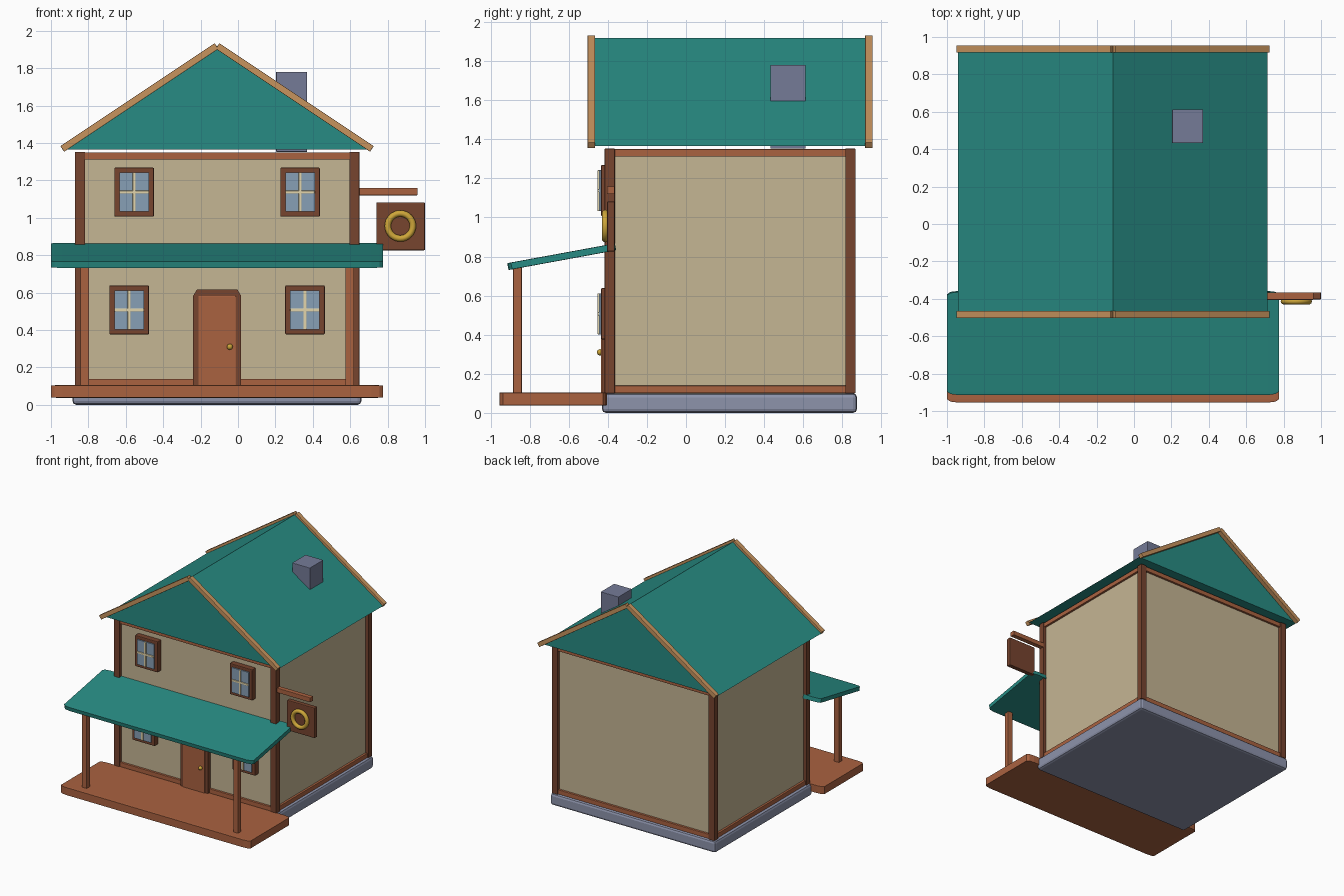
import bpy, bmesh, math

if "Cube" in bpy.data.objects:
    bpy.data.objects.remove(bpy.data.objects["Cube"])

CX = -0.112  # house centre line


def mat(name, r, g, b):
    m = bpy.data.materials.new(name)
    m.diffuse_color = [(c / 255) ** 2.2 for c in (r, g, b)] + [1]
    m.use_nodes = True
    m.node_tree.nodes["Principled BSDF"].inputs["Base Color"].default_value = m.diffuse_color
    return m


TEAL = mat("teal", 44, 138, 130)
PLASTER = mat("plaster", 196, 180, 146)
DARK = mat("dark_wood", 118, 70, 50)
WOOD = mat("wood", 168, 98, 66)
TRIM = mat("light_wood", 198, 146, 94)
STONE = mat("stone", 140, 146, 170)
SLATE = mat("slate", 116, 122, 150)
GLASS = mat("glass", 134, 158, 180)
CREAM = mat("cream", 226, 212, 170)
GOLD = mat("gold", 205, 165, 60)


def box(name, x, y, z, m, bevel=0.003, scaled_bevel=0, rot=(0, 0, 0)):
    """Box from (min, max) ranges; scaled_bevel rounds the unit cube before stretching."""
    bm = bmesh.new()
    bmesh.ops.create_cube(bm, size=1)
    size = [r[1] - r[0] for r in (x, y, z)]
    if scaled_bevel:
        bmesh.ops.bevel(bm, geom=bm.edges[:], offset=scaled_bevel, segments=2,
                        profile=0.5, affect='EDGES')
    bmesh.ops.scale(bm, vec=size, verts=bm.verts)
    if bevel and not scaled_bevel:
        bmesh.ops.bevel(bm, geom=bm.edges[:], offset=bevel, segments=2,
                        profile=0.5, affect='EDGES')
    o = finish(name, bm, m)
    o.location = [(r[0] + r[1]) / 2 for r in (x, y, z)]
    o.rotation_euler = rot
    return o


def finish(name, bm, m):
    bmesh.ops.recalc_face_normals(bm, faces=bm.faces)
    me = bpy.data.meshes.new(name)
    bm.to_mesh(me)
    bm.free()
    o = bpy.data.objects.new(name, me)
    bpy.context.collection.objects.link(o)
    me.materials.append(m)
    return o


def prism(name, pts, y0, y1, m):
    """Extrude an (x, z) profile along y."""
    bm = bmesh.new()
    f = bm.faces.new([bm.verts.new((x, y0, z)) for x, z in pts])
    r = bmesh.ops.extrude_face_region(bm, geom=[f])
    vs = [v for v in r["geom"] if isinstance(v, bmesh.types.BMVert)]
    bmesh.ops.translate(bm, vec=(0, y1 - y0, 0), verts=vs)
    return finish(name, bm, m)


def around(c, w):
    return (c - w / 2, c + w / 2)


# Foundation and walls
box("foundation", (-0.885, 0.66), (-0.43, 0.875), (0, 0.1), STONE, bevel=0.02)
X0, X1, Y0, Y1 = -0.845, 0.622, -0.39, 0.841
box("walls", (X0, X1), (Y0, Y1), (0.09, 1.35), PLASTER, bevel=0)

# Corner posts and horizontal beams
for x in (X0, X1):
    for y in (Y0, Y1):
        box("corner_post", around(x, 0.054), around(y, 0.052), (0.1, 1.352), DARK)
for z in (0.12, 1.33):
    for y in (Y0, Y1):
        box("beam", (X0, X1), around(y, 0.036), around(z, 0.038), WOOD)
    for x in (X0, X1):
        box("side_beam", around(x, 0.036), (Y0, Y1), around(z, 0.038), WOOD)

# Main roof and gable trim boards
prism("roof", [(-0.94, 1.366), (0.715, 1.366), (CX, 1.918)], -0.465, 0.917, TEAL)
run, rise = 0.825, 0.55
slope = math.atan2(rise, run)
for y in (-0.484, 0.936):
    for s in (-1, 1):
        box("gable_trim", around(CX + s * 0.415, math.hypot(run, rise)), around(y, 0.039),
            around(1.643, 0.036), TRIM, rot=(0, s * slope, 0))
box("chimney", (0.204, 0.37), (0.432, 0.612), (1.352, 1.78), SLATE)

# Porch
box("porch_deck", (-1, 0.775), (-0.955, -0.405), (0.037, 0.105), WOOD, scaled_bevel=0.034)
box("porch_roof", (-1, 0.775), around(-0.636, 0.56), around(0.799, 0.036), TEAL,
    scaled_bevel=0.034, rot=(math.radians(10.4), 0, 0))
for x in (-0.82, 0.597):
    box("porch_post", around(x, 0.046), (-0.884, -0.84), (0.1, 0.765), WOOD)


# Windows: frame, pane, glazing bars
def window(x, z):
    box("window_frame", around(x, 0.212), (-0.435, -0.38), around(z, 0.262), DARK, bevel=0.006)
    box("window_glass", around(x, 0.158), (-0.445, -0.42), around(z, 0.21), GLASS, bevel=0)
    box("window_bar", around(x, 0.016), (-0.453, -0.43), around(z, 0.21), CREAM)
    box("window_bar", around(x, 0.158), (-0.453, -0.43), around(z, 0.016), CREAM)


for x, z in ((-0.555, 1.137), (0.332, 1.137), (-0.582, 0.507), (0.358, 0.507)):
    window(x, z)

# Door
prism("door_frame", [(-0.24, 0.1), (0.017, 0.1), (0.017, 0.582), (-0.004, 0.617),
                     (-0.219, 0.617), (-0.24, 0.582)], -0.428, -0.38, DARK)
box("door", (-0.212, -0.011), (-0.435, -0.4), (0.1, 0.582), WOOD)
bpy.ops.mesh.primitive_uv_sphere_add(segments=16, ring_count=8, radius=0.016,
                                     location=(-0.044, -0.44, 0.31))
knob = bpy.context.object
knob.name = "door_knob"
knob.data.materials.append(GOLD)
bpy.ops.object.shade_smooth()

# Hanging sign
box("sign_arm", (0.595, 0.96), (-0.405, -0.365), (1.12, 1.159), WOOD)
box("sign_board", (0.74, 1.0), (-0.404, -0.365), (0.826, 1.082), DARK, bevel=0.006)
bpy.ops.mesh.primitive_torus_add(major_radius=0.067, minor_radius=0.017, major_segments=32,
                                 minor_segments=10, location=(0.868, -0.413, 0.956),
                                 rotation=(math.pi / 2, 0, 0))
ring = bpy.context.object
ring.name = "sign_ring"
ring.data.materials.append(GOLD)
bpy.ops.object.shade_smooth()
